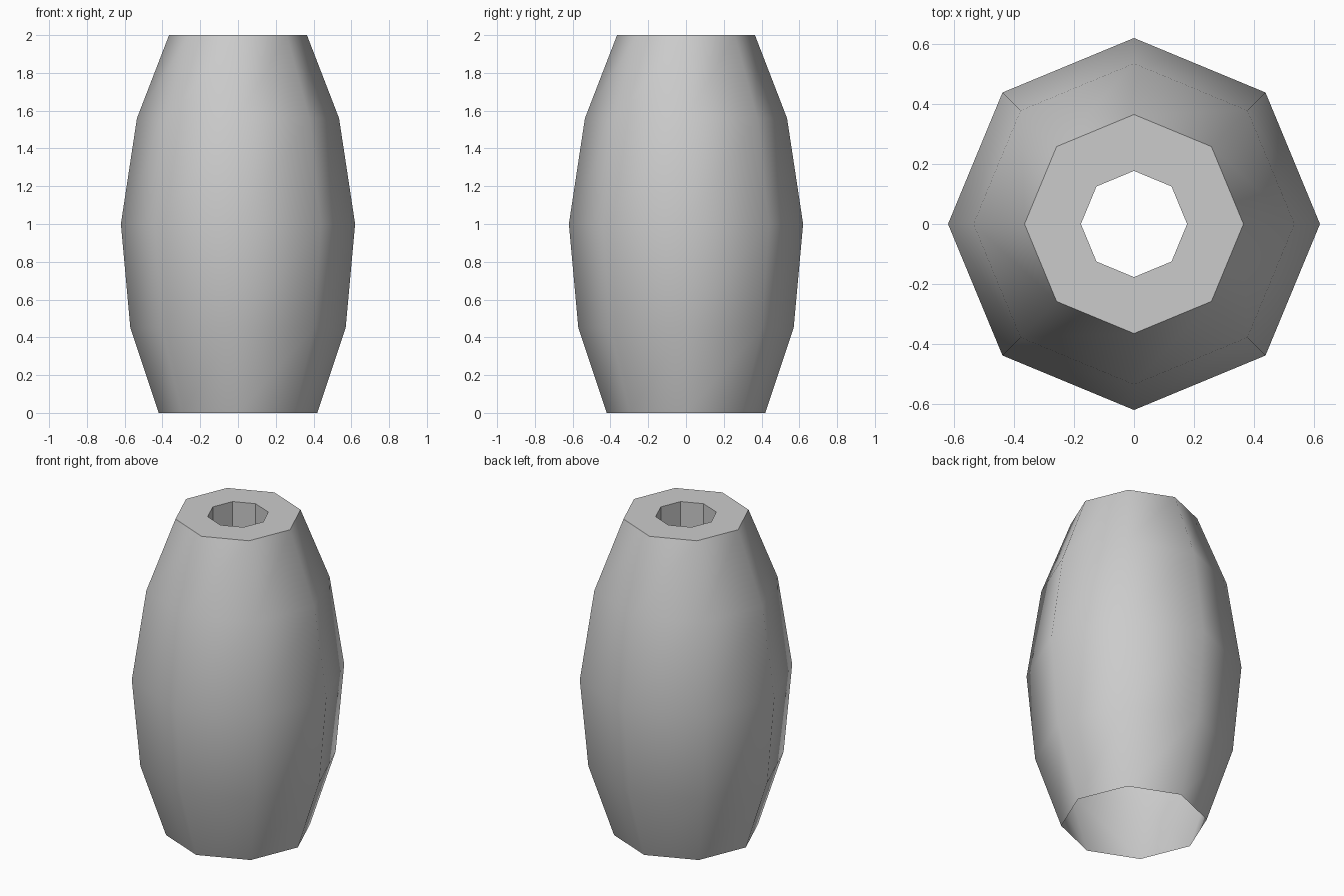
import bpy, bmesh, math

cube = bpy.data.objects.get("Cube")
if cube:
    bpy.data.objects.remove(cube, do_unlink=True)

SIDES = 8

grey = bpy.data.materials.new("plain grey")
grey.use_nodes = True
colour = (0.6, 0.6, 0.6, 1)
grey.diffuse_color = colour
grey.node_tree.nodes["Principled BSDF"].inputs["Base Color"].default_value = colour

# Radius and height: open foot, bulging wall, flat top, socket hole
profile = [(0.42, 0), (0.57, 0.45), (0.62, 1), (0.535, 1.56), (0.365, 2),
           (0.177, 2), (0.177, 1.7)]
WALL_BANDS = 4

bm = bmesh.new()
rings = [[bm.verts.new((r * math.cos(math.tau * i / SIDES),
                        r * math.sin(math.tau * i / SIDES), z))
          for i in range(SIDES)] for r, z in profile]
for band, (low, high) in enumerate(zip(rings, rings[1:])):
    for i in range(SIDES):
        j = (i + 1) % SIDES
        face = bm.faces.new((low[i], low[j], high[j], high[i]))
        face.smooth = band < WALL_BANDS

# Keep the top rim crisp
for i in range(SIDES):
    bm.edges.get((rings[WALL_BANDS][i], rings[WALL_BANDS][(i + 1) % SIDES])).smooth = False

mesh = bpy.data.meshes.new("lamp_shade")
bm.to_mesh(mesh)
bm.free()
mesh.materials.append(grey)
shade = bpy.data.objects.new("lamp_shade", mesh)
bpy.context.collection.objects.link(shade)
